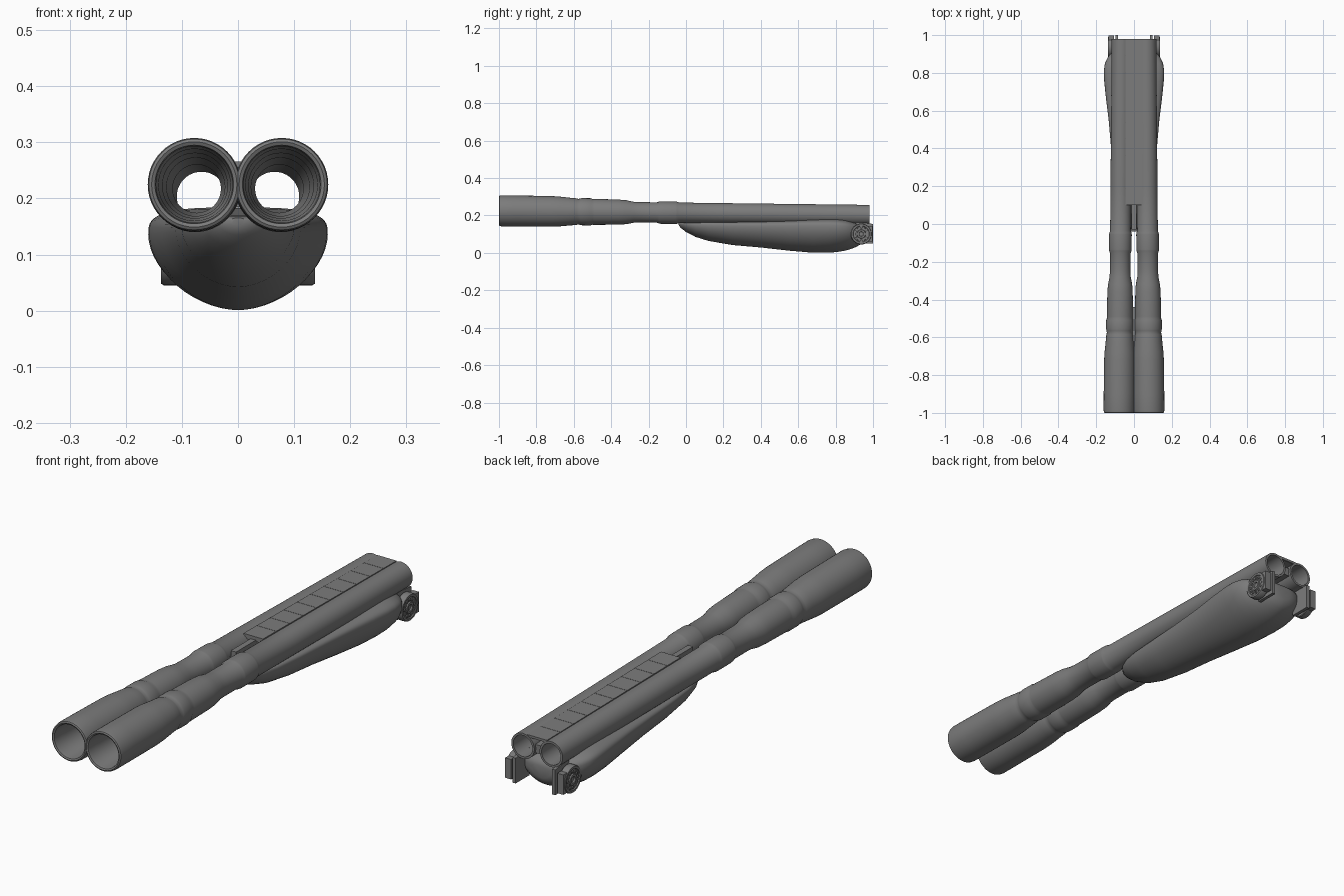
import bpy, bmesh, math

if "Cube" in bpy.data.objects:
    bpy.data.objects.remove(bpy.data.objects["Cube"])

steel = bpy.data.materials.new('dark_steel')
steel.diffuse_color = (.2, .2, .2, 1)
steel.use_nodes = True
steel.node_tree.nodes["Principled BSDF"].inputs["Base Color"].default_value = steel.diffuse_color


def finish(name, bm, smooth=True):
    bmesh.ops.recalc_face_normals(bm, faces=bm.faces)
    me = bpy.data.meshes.new(name)
    bm.to_mesh(me)
    bm.free()
    me.materials.append(steel)
    ob = bpy.data.objects.new(name, me)
    bpy.context.collection.objects.link(ob)
    if smooth:
        bpy.ops.object.select_all(action='DESELECT')
        ob.select_set(True)
        bpy.context.view_layer.objects.active = ob
        bpy.ops.object.shade_smooth_by_angle(angle=math.radians(35))
    return ob


def loft(name, rings, closed=False, caps=False):
    bm = bmesh.new()
    vs = [[bm.verts.new(p) for p in r] for r in rings]
    n = len(vs[0])
    for k in range(len(vs) if closed else len(vs) - 1):
        a, b = vs[k], vs[(k + 1) % len(vs)]
        for i in range(n):
            j = (i + 1) % n
            bm.faces.new((a[i], a[j], b[j], b[i]))
    if caps:
        bm.faces.new(vs[0])
        bm.faces.new(vs[-1])
    return finish(name, bm)


def lathe_x(name, prof, cy, cz, side, n=40):
    rings = [[(side * x, cy + r * math.cos(2 * math.pi * i / n),
               cz + r * math.sin(2 * math.pi * i / n)) for i in range(n)] for x, r in prof]
    return loft(name, rings, caps=True)


def slab(name, x0, x1, y0, y1, z0, top0, top1):
    # box whose top slopes from top0 (front) to top1 (rear)
    bm = bmesh.new()
    v = [bm.verts.new(p) for p in ((x0, y0, z0), (x1, y0, z0), (x1, y1, z0), (x0, y1, z0),
                                   (x0, y0, top0), (x1, y0, top0), (x1, y1, top1), (x0, y1, top1))]
    for f in ((0, 3, 2, 1), (4, 5, 6, 7), (0, 1, 5, 4), (1, 2, 6, 5), (2, 3, 7, 6), (3, 0, 4, 7)):
        bm.faces.new([v[i] for i in f])
    return finish(name, bm, False)


# Barrels: outer profile (y, radius), then the stepped bore back to the muzzle
outer = [(-1, .076), (-.997, .081), (-.985, .083), (-.9, .083), (-.72, .082), (-.68, .080),
         (-.62, .074), (-.585, .071), (-.575, .068), (-.565, .071), (-.555, .0725), (-.51, .0725),
         (-.50, .069), (-.49, .0695), (-.36, .067), (-.32, .064), (-.28, .056), (-.25, .0545),
         (-.155, .0545), (-.142, .059), (-.135, .060), (-.055, .060), (-.048, .059), (-.035, .0545),
         (.2, .054), (.98, .053)]
bore = [(.98, .044), (-.3, .043), (-.34, .048), (-.6, .052), (-.62, .056), (-.8, .058),
        (-.82, .062), (-.93, .064), (-.95, .068), (-.985, .068), (-.997, .070)]


def axis(y):
    return .078 - .0065 * (y + 1), .225 - .0108 * (y + 1)


N = 48
for side, label in ((-1, 'left'), (1, 'right')):
    rings = []
    for y, r in outer + bore:
        cx, cz = axis(y)
        rings.append([(side * (cx + r * math.cos(2 * math.pi * i / N)), y,
                       cz + r * math.sin(2 * math.pi * i / N)) for i in range(N)])
    loft('barrel_' + label, rings, closed=True)

# Webs joining the barrels
slab('rear_web', -.016, .016, -.03, .97, .185, .228, .22)
slab('muzzle_web', -.007, .007, -.99, -.44, .2, .25, .235)


# Sighting rib: base, ten panels separated by thin grooves, narrow front tongue
def rib_top(y):
    return .2655 - .0095 * (y - .1) / .88


slab('rib_base', -.043, .043, .102, .975, .245, rib_top(.1) - .002, rib_top(.98) - .002)
slab('rib_tongue', -.012, .012, -.03, .11, .21, .252, .252)
step = .88 / 10
for k in range(10):
    y0, y1 = .1 + k * step, .1 + (k + 1) * step - .0015
    slab('rib_panel', -.045, .045, y0, y1, .246, rib_top(y0), rib_top(y1))

# Fore-end grip: sections (y, half width, bottom z, middle z, top z)
sections = [(-.04, .012, .150, .158, .165), (-.03, .035, .135, .156, .168), (0, .062, .112, .153, .17),
            (.05, .085, .086, .149, .17), (.12, .100, .064, .146, .17), (.25, .111, .042, .142, .17),
            (.4, .121, .029, .14, .172), (.55, .134, .012, .138, .176), (.68, .150, .001, .137, .182),
            (.76, .158, .001, .136, .184), (.81, .160, .005, .135, .183), (.85, .154, .012, .132, .178),
            (.88, .140, .020, .128, .17), (.91, .118, .032, .122, .162), (.93, .098, .044, .115, .155),
            (.945, .075, .058, .11, .145), (.953, .04, .078, .105, .13)]
M = 56
rings = []
for y, w, zb, zm, zt in sections:
    ring = []
    for i in range(M):
        c, s = math.cos(2 * math.pi * i / M), math.sin(2 * math.pi * i / M)
        e = .6 if s > 0 else 1.1
        x = w * math.copysign(abs(c) ** e, c)
        ring.append((x, y, zm + (zt - zm) * s ** e if s > 0 else zm - (zm - zb) * abs(s) ** e))
    rings.append(ring)
loft('fore_end', rings, caps=True)

# Hinge discs with recessed face, studs and bolt, plus rear plates
for side, label in ((-1, 'left'), (1, 'right')):
    lathe_x('hinge_disc_' + label, [(.106, .053), (.109, .056), (.132, .056), (.137, .053), (.137, .044),
                                    (.133, .042), (.133, .024), (.138, .022), (.138, .013), (.132, .011)],
            .937, .101, side)
    for k in range(12):
        a = 2 * math.pi * k / 12
        lathe_x('disc_stud', [(.132, .006), (.1365, .005)],
                .937 + .033 * math.cos(a), .101 + .033 * math.sin(a), side, 10)
    xs = sorted((side * .106, side * .134))
    slab('hinge_block_' + label, xs[0], xs[1], .96, .998, .06, .143, .143)
    xs = sorted((side * .084, side * .098))
    slab('hinge_plate_' + label, xs[0], xs[1], .91, 1.0, .05, .165, .155)
    xs = sorted((side * .084, side * .110))
    slab('hinge_bridge_' + label, xs[0], xs[1], .91, .97, .075, .13, .13)
